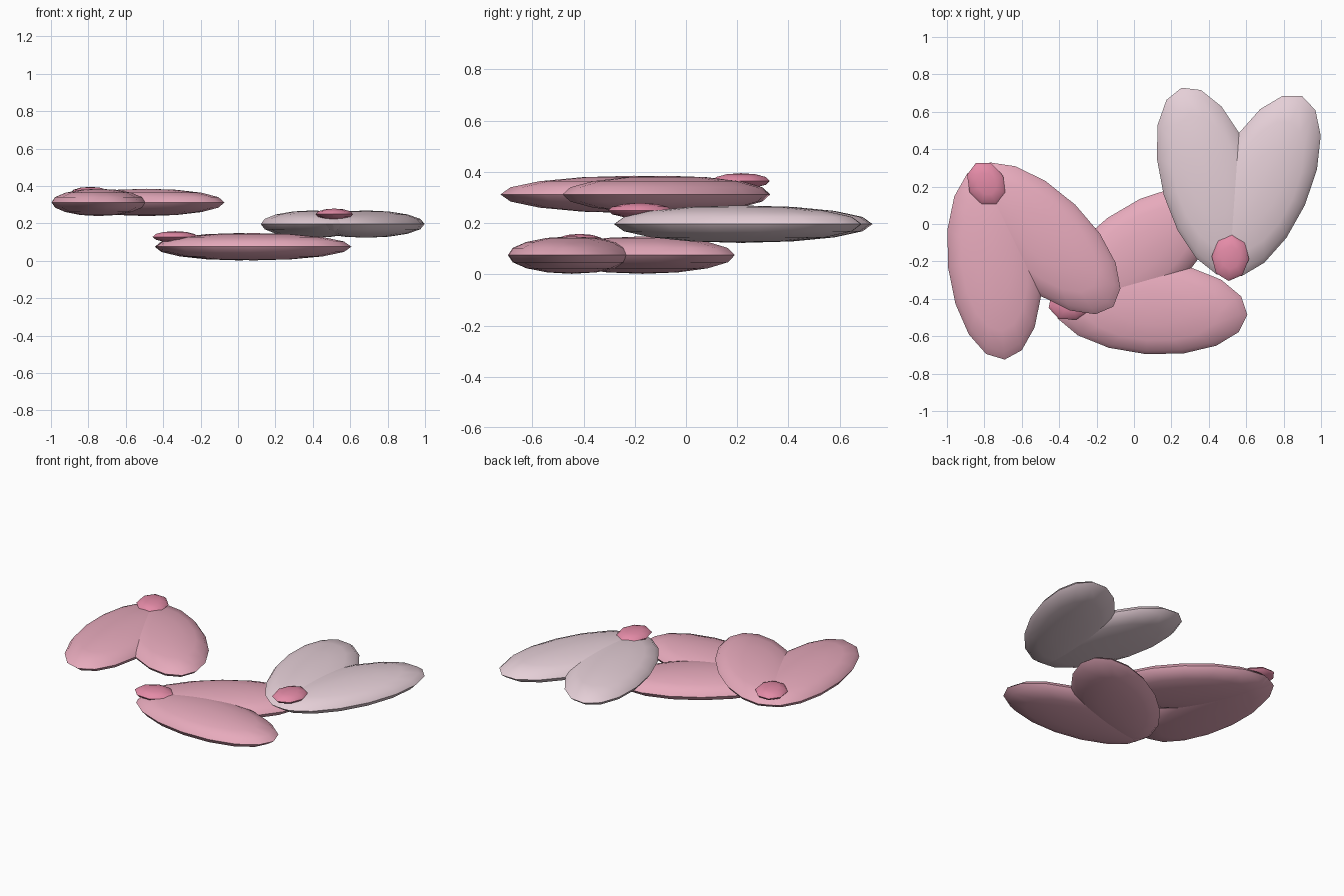
import bpy
import math
from mathutils import Matrix, Vector

if "Cube" in bpy.data.objects:
    bpy.data.objects.remove(bpy.data.objects["Cube"])


def material(name, rgb):
    """Flat colour from 0-255 sRGB values, stored linear."""
    m = bpy.data.materials.new(name)
    lin = [((c / 255 + 0.055) / 1.055) ** 2.4 for c in rgb]
    m.diffuse_color = (*lin, 1)
    m.use_nodes = True
    m.node_tree.nodes["Principled BSDF"].inputs["Base Color"].default_value = m.diffuse_color
    return m


PINK = material("petal pink", (232, 171, 189))
PALE = material("pale petal pink", (229, 207, 215))
ROSE = material("rose base", (228, 139, 167))


def ellipsoid(name, centre, half_size, angle, segments, rings, mat):
    """Flattened sphere lying level, its long axis turned to the given angle."""
    bpy.ops.mesh.primitive_uv_sphere_add(segments=segments, ring_count=rings, radius=1)
    ob = bpy.context.object
    ob.name = name
    ob.data.transform(Matrix.Diagonal((*half_size, 1)))
    ob.location = centre
    ob.rotation_euler = (0, 0, angle)
    ob.data.materials.append(mat)
    bpy.ops.object.shade_smooth_by_angle(angle=math.radians(35))


def blossom(label, base, direction, mat):
    """Two petals spread from a small base bead."""
    base = Vector(base)
    for side, spread in (("left", 20), ("right", -20)):
        a = math.radians(direction + spread)
        centre = base + 0.42 * Vector((math.cos(a), math.sin(a), 0))
        ellipsoid(f"{label}_{side}_petal", centre, (0.525, 0.25, 0.073), a, 16, 8, mat)
    ellipsoid(f"{label}_base", base + Vector((0, 0, 0.053)), (0.125, 0.1, 0.03),
              math.radians(direction), 8, 6, ROSE)


# Three fallen blossoms at different heights
blossom("upper_blossom", (-0.79, 0.215, 0.312), -64, PINK)
blossom("lower_blossom", (-0.336, -0.415, 0.075), 15.7, PINK)
blossom("middle_blossom", (0.515, -0.18, 0.196), 86, PALE)
